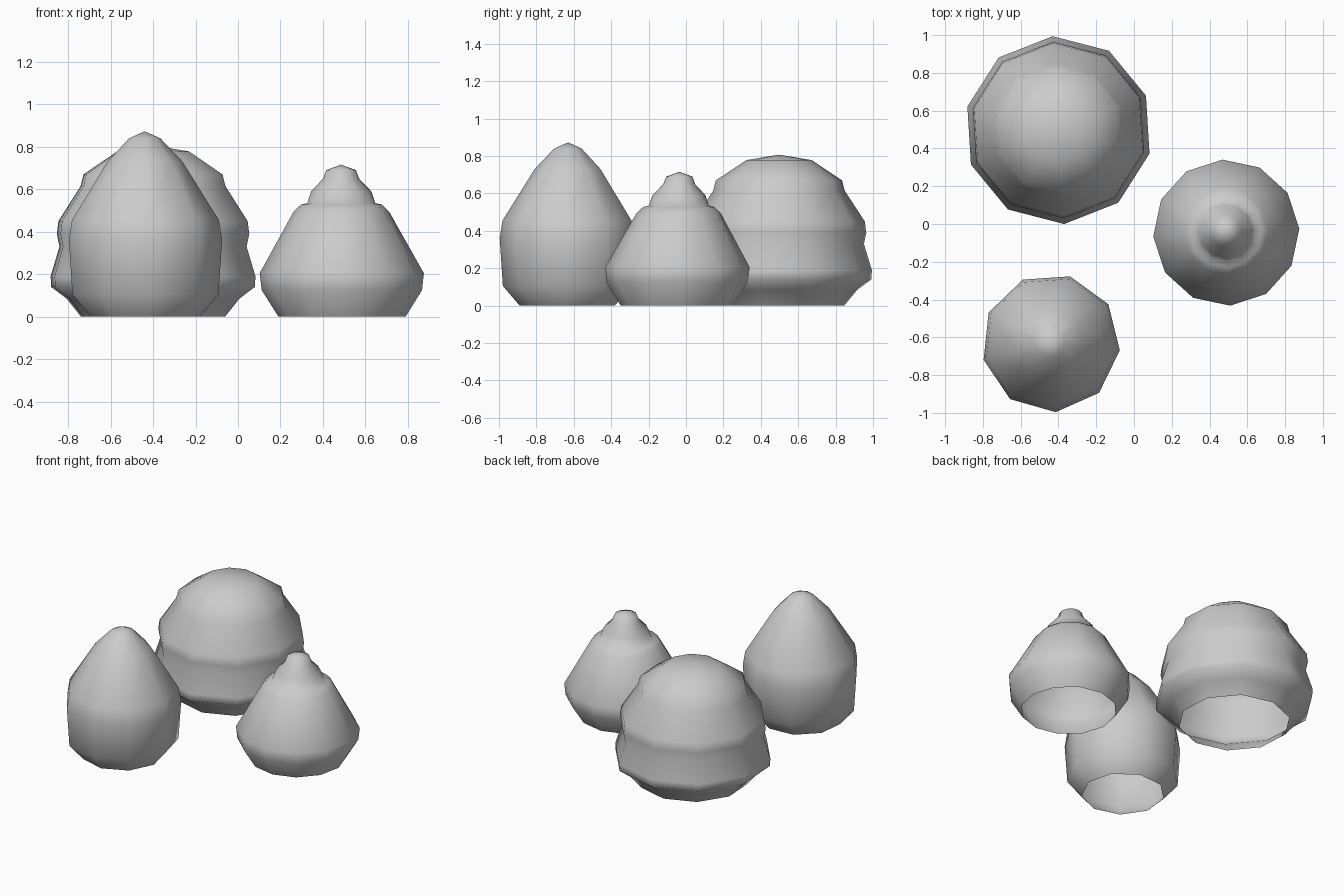
import bpy, bmesh, math

cube = bpy.data.objects.get("Cube")
if cube:
    bpy.data.objects.remove(cube)

# One plain grey for all the foliage
grey = bpy.data.materials.new("foliage_grey")
grey.use_nodes = True
colour = (0.6, 0.6, 0.6, 1)
grey.diffuse_color = colour
grey.node_tree.nodes["Principled BSDF"].inputs["Base Color"].default_value = colour


def bush(name, centre, sides, phase, profile, top, lean=(0, 0)):
    """Lathe a (radius, height) profile, open below and closed at the tip."""
    bm = bmesh.new()
    rings = []
    for r, z in profile:
        ring = []
        for i in range(sides):
            a = math.radians(phase) + math.tau * i / sides
            ring.append(bm.verts.new((r * math.cos(a) + lean[0] * z / top,
                                      r * math.sin(a) + lean[1] * z / top, z)))
        rings.append(ring)
    tip = bm.verts.new((lean[0], lean[1], top))
    for i in range(sides):
        j = (i + 1) % sides
        for low, high in zip(rings, rings[1:]):
            bm.faces.new((low[i], low[j], high[j], high[i]))
        bm.faces.new((rings[-1][i], rings[-1][j], tip))
    for f in bm.faces:
        f.smooth = True
    mesh = bpy.data.meshes.new(name)
    bm.to_mesh(mesh)
    bm.free()
    mesh.materials.append(grey)
    obj = bpy.data.objects.new(name, mesh)
    obj.location = (*centre, 0)
    bpy.context.collection.objects.link(obj)


# Tall pointed bush
bush("pointed_bush", (-0.44, -0.63), 9, -86,
     [(0.26, 0), (0.35, 0.105), (0.367, 0.36), (0.352, 0.455),
      (0.18, 0.73), (0.075, 0.84)], 0.873)

# Wide round bush with three tiers
bush("round_bush", (-0.4, 0.497), 10, -86.5,
     [(0.35, 0), (0.42, 0.085), (0.495, 0.14), (0.498, 0.19), (0.455, 0.33),
      (0.468, 0.39), (0.46, 0.45), (0.352, 0.615), (0.338, 0.67),
      (0.175, 0.778)], 0.807)

# Small bush with a stepped, knobbed tip
bush("knobbed_bush", (0.49, -0.05), 12, 93,
     [(0.3, 0), (0.378, 0.125), (0.387, 0.205), (0.225, 0.495), (0.19, 0.528),
      (0.16, 0.535), (0.142, 0.59), (0.085, 0.65), (0.07, 0.69)],
     0.716, (-0.005, 0.015))
